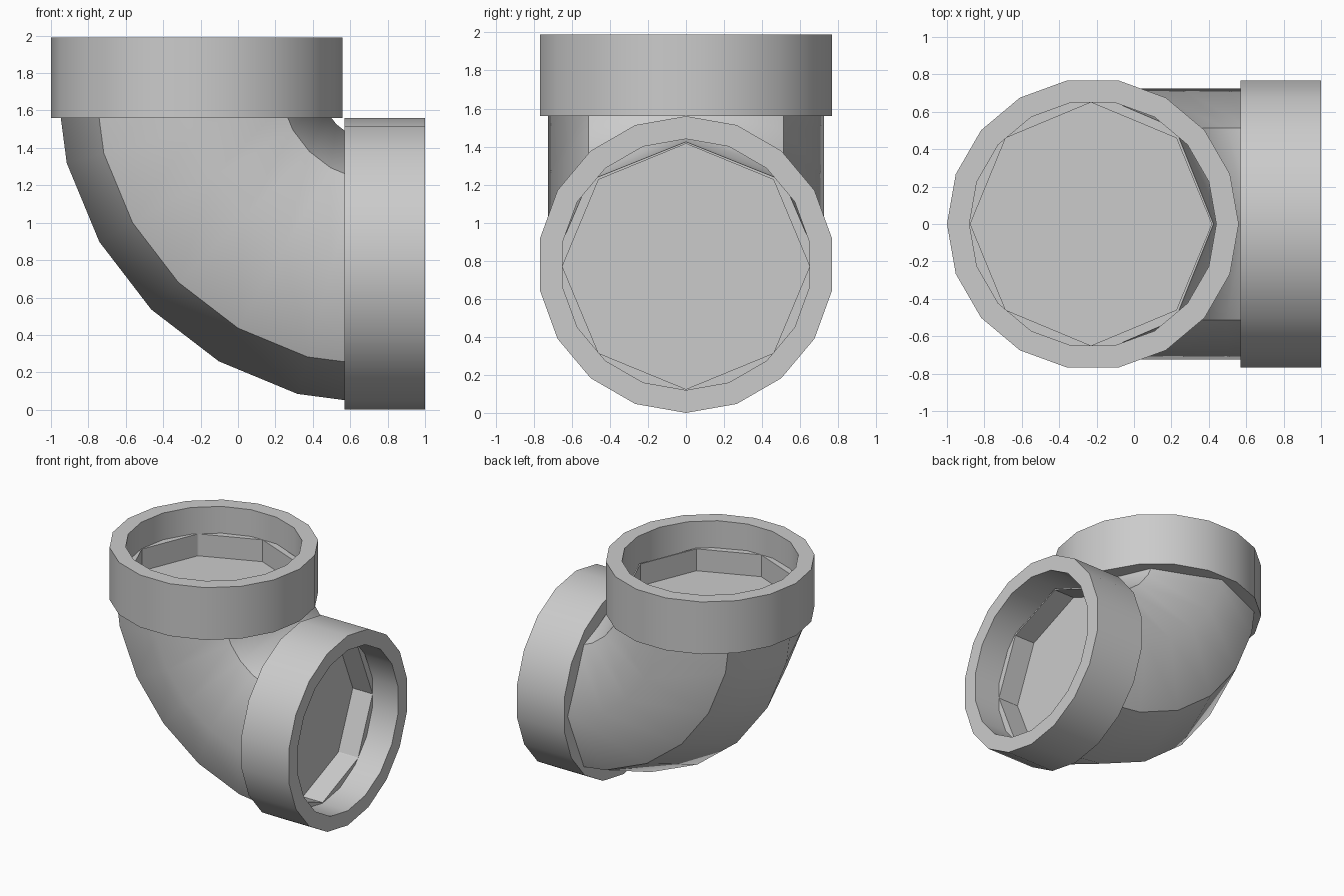
import bpy, bmesh, math
from mathutils import Vector, Matrix

if "Cube" in bpy.data.objects:
    bpy.data.objects.remove(bpy.data.objects["Cube"])


def finish(name, bm):
    bmesh.ops.recalc_face_normals(bm, faces=bm.faces)
    mesh = bpy.data.meshes.new(name)
    bm.to_mesh(mesh)
    bm.free()
    obj = bpy.data.objects.new(name, mesh)
    bpy.context.collection.objects.link(obj)
    return obj


def bridge(bm, a, b):
    n = len(a)
    return [bm.faces.new((a[i], a[(i + 1) % n], b[(i + 1) % n], b[i])) for i in range(n)]


# Socket collars: 18-sided open rings at both ends of the elbow
def collar(name, matrix, length=0.43, outer=0.78, inner=0.66, sides=18):
    bm = bmesh.new()
    loops = []
    for r, z in ((outer, 0), (outer, length), (inner, length), (inner, 0)):
        loops.append([bm.verts.new((r * math.cos(math.tau * i / sides),
                                    r * math.sin(math.tau * i / sides), z))
                      for i in range(sides)])
    for k in range(4):
        bridge(bm, loops[k], loops[(k + 1) % 4])
    bm.transform(matrix)
    obj = finish(name, bm)
    bpy.ops.object.select_all(action='DESELECT')
    obj.select_set(True)
    bpy.context.view_layer.objects.active = obj
    bpy.ops.object.shade_smooth_by_angle(angle=math.radians(30))


collar("top_collar", Matrix.Translation((-0.22, 0, 1.56)))
collar("side_collar", Matrix.Translation((0.57, 0, 0.78)) @ Matrix.Rotation(math.pi / 2, 4, 'Y'))

# Elbow pipe: octagonal section swept through a quarter turn in six steps
BEND = Vector((0.77, 0, 1.77))
STEPS = 6
bm = bmesh.new()


def section(t, radius, ru, ry, depth=0.0):
    out = Vector((-math.cos(t), 0, -math.sin(t)))
    along = Vector((math.sin(t), 0, -math.cos(t)))
    return [bm.verts.new(BEND + out * (radius + ru * math.cos(math.tau * k / 8))
                         + Vector((0, ry * math.sin(math.tau * k / 8), 0)) + along * depth)
            for k in range(8)]


rings = [section(math.pi / 2 * j / STEPS, 1.045, 0.70, 0.725) for j in range(STEPS + 1)]
for a, b in zip(rings, rings[1:]):
    for f in bridge(bm, a, b):
        f.smooth = True
# Crease the diagonal corners, keep the other four rounded
for a, b in zip(rings, rings[1:]):
    for k in (1, 3, 5, 7):
        bm.edges.get((a[k], b[k])).smooth = False

# Shallow octagonal recess with a flat floor in each pipe end
for ring, t, sign in ((rings[0], 0, 1), (rings[-1], math.pi / 2, -1)):
    lip = section(t, 1.0, 0.645, 0.65)
    floor = section(t, 1.0, 0.645, 0.65, 0.18 * sign)
    bridge(bm, ring, lip)
    bridge(bm, lip, floor)
    bm.faces.new(floor)
    for loop in (ring, lip, floor):
        for k in range(8):
            bm.edges.get((loop[k], loop[(k + 1) % 8])).smooth = False
finish("elbow_pipe", bm)
